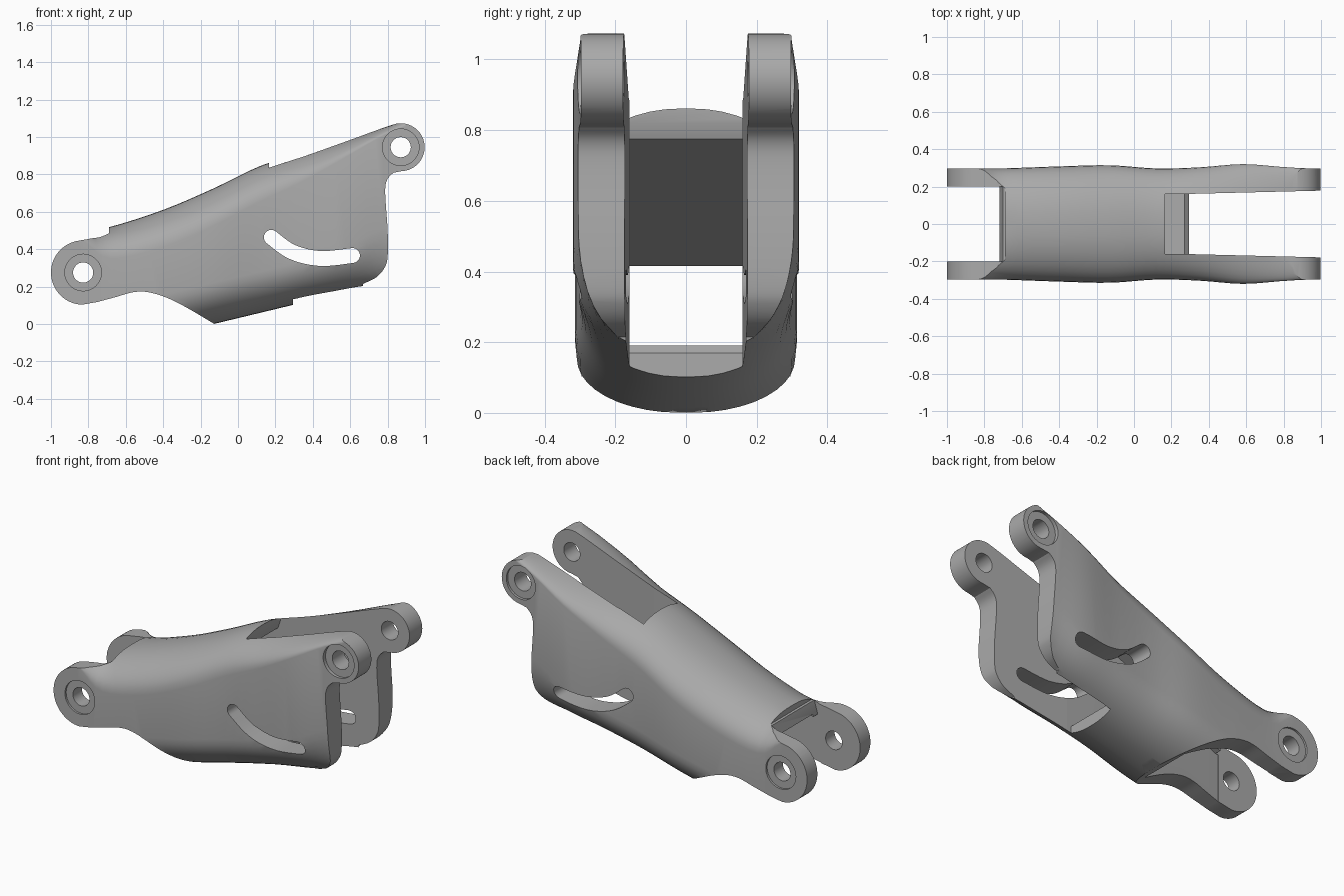
import bpy, bmesh
from math import sin, cos, pi, radians

cube = bpy.data.objects.get("Cube")
if cube:
    bpy.data.objects.remove(cube, do_unlink=True)


def smooth(pts, n=5):
    """Smooth curve through points of any dimension."""
    p = [pts[0]] + list(pts) + [pts[-1]]
    out = []
    for a, b, c, d in zip(p, p[1:], p[2:], p[3:]):
        for k in range(n):
            t = k / n
            out.append(tuple(
                0.5 * (2 * q + (r - o) * t + (2 * o - 5 * q + 4 * r - s) * t * t
                       + (3 * q - o - 3 * r + s) * t ** 3)
                for o, q, r, s in zip(a, b, c, d)))
    return out + [tuple(pts[-1])]


def arc(center, r, start, end, n=32):
    steps = [radians(start + (end - start) * i / n) for i in range(n + 1)]
    return [(center[0] + r * cos(t), center[1] + r * sin(t)) for t in steps]


def loft(name, rings):
    """Closed solid through equal rings of points, capped at both ends."""
    bm = bmesh.new()
    rows = [[bm.verts.new(co) for co in ring] for ring in rings]
    n = len(rows[0])
    for a, b in zip(rows, rows[1:]):
        for i in range(n):
            j = (i + 1) % n
            bm.faces.new((a[i], a[j], b[j], b[i]))
    bm.faces.new(rows[0])
    bm.faces.new(rows[-1])
    bmesh.ops.recalc_face_normals(bm, faces=bm.faces)
    mesh = bpy.data.meshes.new(name)
    bm.to_mesh(mesh)
    bm.free()
    ob = bpy.data.objects.new(name, mesh)
    bpy.context.collection.objects.link(ob)
    return ob


def prism(name, pts, half, near=None):
    """Side profile extruded across y; half may vary along x."""
    width = half if callable(half) else (lambda x: half)
    return loft(name, [[(x, -width(x) if near is None else near, z) for x, z in pts],
                       [(x, width(x), z) for x, z in pts]])


def combine(ob, tool, operation="DIFFERENCE"):
    tool.hide_render = True
    mod = ob.modifiers.new(tool.name, "BOOLEAN")
    mod.operation = operation
    mod.solver = "EXACT"
    mod.object = tool
    bpy.context.view_layer.objects.active = ob
    bpy.ops.object.modifier_apply(modifier=mod.name)
    bpy.data.objects.remove(tool, do_unlink=True)


# Rounded body: x, bottom, top, bottom rounding, top rounding, half width, corner width
stations = smooth([
    (-1.1, -.2, .6, .03, .03, .296, .03),
    (-.95, -.18, .55, .05, .03, .296, .04),
    (-.82, -.16, .5, .1, .06, .296, .1),
    (-.68, -.13, .52, .2, .17, .298, .27),
    (-.4, -.065, .61, .22, .2, .308, .29),
    (-.13, 0, .725, .22, .2, .314, .295),
    (.12, .06, .845, .22, .19, .297, .28),
    (.35, .115, .915, .22, .15, .303, .28),
    (.58, .165, .985, .25, .09, .32, .26),
    (.78, .215, 1.05, .3, .04, .306, .15),
    (.92, .25, 1.1, .3, .03, .298, .04),
    (1.1, .29, 1.2, .3, .03, .298, .03)], 4)

rings = []
for x, zb, zt, hb, ht, w, a in stations:
    quarter = [pi / 2 * i / 10 for i in range(11)]
    top = [(w - a + a * sin(t), zt - ht + ht * cos(t)) for t in quarter]
    bottom = [(w - a + a * sin(t), zb + hb - hb * cos(t)) for t in reversed(quarter)]
    right = top + bottom
    rings.append([(x, y, z) for y, z in right] +
                 [(x, -y, z) for y, z in reversed(right)])
body = loft("clevis_link_body", rings)

# Side outline with both pivot eyes
low_eye, high_eye = (-.828, .275), (.87, .945)
outline = arc(low_eye, .172, 268, 98)
outline += smooth([(-.78, .458), (-.735, .465), (-.69, .485)], 3)
outline += [(-.685, .62), (.15, 1.0)]
outline += arc(high_eye, .128, 100, -88)
outline += smooth([(.83, .808), (.797, .77), (.787, .7), (.8, .5), (.8, .36),
                   (.783, .3), (.74, .25), (.67, .215)])
outline += [(.6, -.2)]
outline += smooth([(-.13, .002), (-.27, .085), (-.38, .14), (-.48, .17),
                   (-.56, .17), (-.65, .145), (-.75, .118)])
combine(body, prism("outline", outline, .6), "INTERSECT")

# Hollow between the walls, open above and below the high arms
combine(body, prism("tunnel", [
    (-.9, -.3), (-.3, -.3), (-.22, .045), (.2, .175), (.27, .19), (.293, .17),
    (.3, -.3), (1.2, -.3), (1.2, 1.5), (.17, 1.5), (.165, .82), (.15, .775),
    (-.72, .415), (-.9, .412)], .16))

# Gap between the low arms
combine(body, prism("low_gap", [
    (-1.2, -.3), (-.72, -.3), (-.72, .41), (-.68, .55), (-.68, 1.5),
    (-1.2, 1.5)], .2))

# Tapering mouth of the tunnel
combine(body, prism("mouth", [
    (-.74, -.3), (-.3, -.3), (-.22, .05), (-.2, .62), (-.72, .4), (-.74, .4)],
    lambda x: .2 - .08 * (x + .72)))

# Slight flare between the high arms
combine(body, prism("high_gap", [(.32, -.3), (1.2, -.3), (1.2, 1.5), (.32, 1.5)],
                    lambda x: .161 + .025 * (x - .3)))

# Curved guide slot through both walls
path = smooth([(.178, .463), (.29, .385), (.44, .35), (.612, .366)], 6)
left, right = [], []
for i, (x, z) in enumerate(path):
    x0, z0 = path[max(i - 1, 0)]
    x1, z1 = path[min(i + 1, len(path) - 1)]
    length = ((x1 - x0) ** 2 + (z1 - z0) ** 2) ** .5
    nx, nz = -(z1 - z0) / length * .04, (x1 - x0) / length * .04
    left.append((x + nx, z + nz))
    right.append((x - nx, z - nz))
slot = left + arc(path[-1], .04, 80, -70, 10) + right[::-1] + arc(path[0], .04, 220, 70, 10)
combine(body, prism("guide_slot", slot, .6))

# Pin holes with shallow round recesses on the outside
for eye in (low_eye, high_eye):
    combine(body, prism("pin_hole", arc(eye, .054, 0, 350, 35), .6))
    for side in (-1, 1):
        combine(body, prism("recess", arc(eye, .098, 0, 352.5, 47), side * .6, side * .284))

# Single grey metal
metal = bpy.data.materials.new("grey metal")
metal.use_nodes = True
colour = (.4, .4, .4, 1)
metal.diffuse_color = colour
metal.node_tree.nodes["Principled BSDF"].inputs["Base Color"].default_value = colour
body.data.materials.clear()
body.data.materials.append(metal)
for face in body.data.polygons:
    face.material_index = 0

bpy.ops.object.select_all(action="DESELECT")
body.select_set(True)
bpy.context.view_layer.objects.active = body
bpy.ops.object.shade_smooth_by_angle(angle=radians(32))
